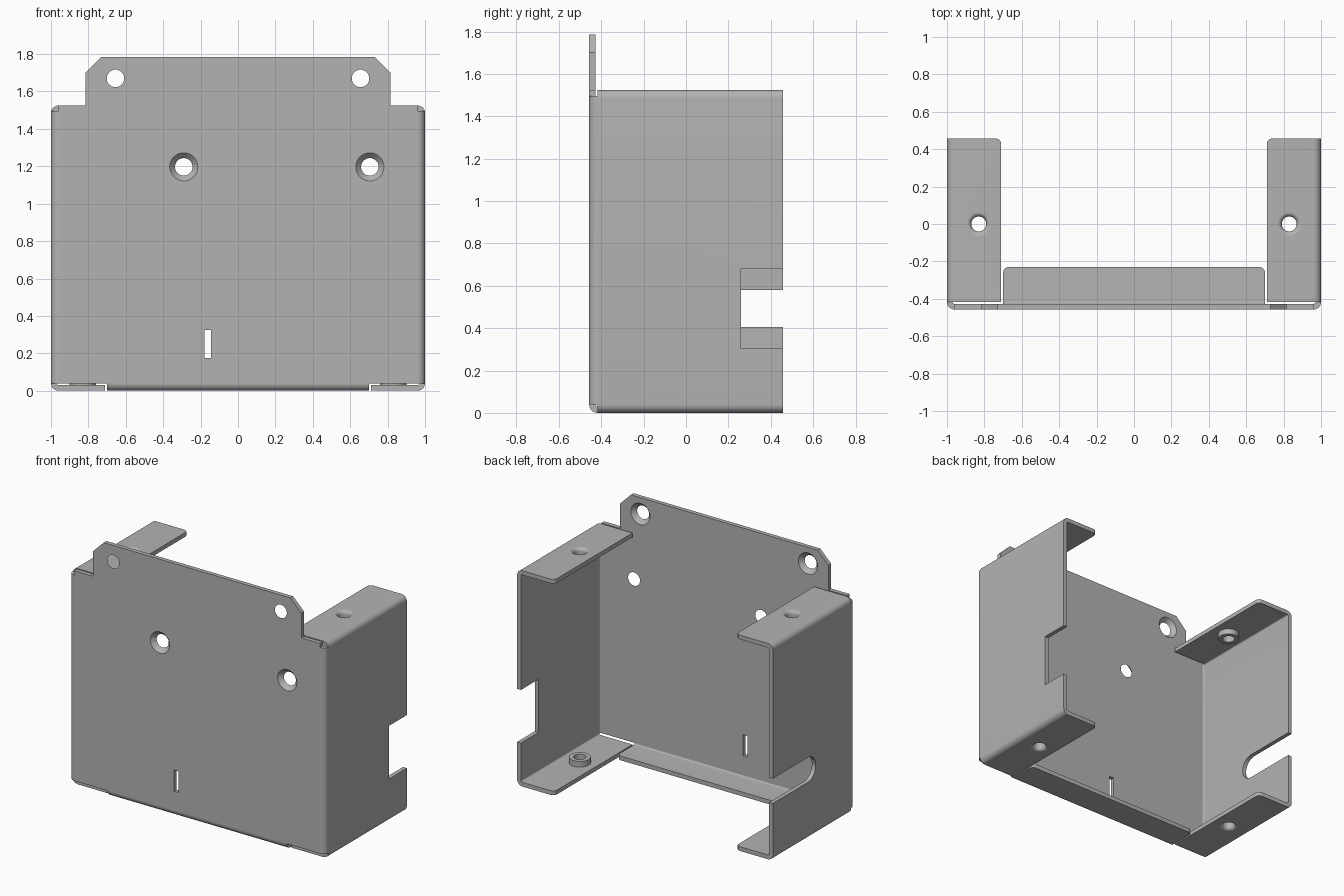
import bpy, bmesh, math
from mathutils import Vector, Matrix

cube = bpy.data.objects.get("Cube")
if cube:
    bpy.data.objects.remove(cube, do_unlink=True)

steel = bpy.data.materials.new("grey_steel")
steel.use_nodes = True
GREY = (0.45, 0.45, 0.45, 1)
steel.diffuse_color = GREY
steel.node_tree.nodes["Principled BSDF"].inputs["Base Color"].default_value = GREY

T = 0.03                      # sheet thickness
R = 0.04                      # outer bend radius
FRONT, BACK = -0.457, 0.457   # depth limits
TOP = 1.525                   # height of the side channels
LIP = 0.71                    # inner edge of the channel flanges


def finish(name, bm):
    bmesh.ops.recalc_face_normals(bm, faces=bm.faces)
    mesh = bpy.data.meshes.new(name)
    bm.to_mesh(mesh)
    bm.free()
    mesh.materials.append(steel)
    ob = bpy.data.objects.new(name, mesh)
    bpy.context.collection.objects.link(ob)
    return ob


def rounded(corners, steps=8):
    """Outline from (u, v, radius) corners, with arcs where radius > 0."""
    out = []
    for i, (u, v, r) in enumerate(corners):
        p = Vector((u, v))
        if r == 0:
            out.append(p)
            continue
        a = (Vector(corners[i - 1][:2]) - p).normalized()
        b = (Vector(corners[(i + 1) % len(corners)][:2]) - p).normalized()
        for k in range(steps + 1):
            t = k / steps * math.pi / 2
            out.append(p + a * r * (1 - math.sin(t)) + b * r * (1 - math.cos(t)))
    return out


def prism(name, corners, axis, lo, hi, round_edges=None, radius=0.03):
    """Extrude an outline along an axis; optionally round chosen edges."""
    place = {"x": lambda u, v, w: (w, u, v),
             "y": lambda u, v, w: (u, w, v),
             "z": lambda u, v, w: (u, v, w)}[axis]
    bm = bmesh.new()
    outline = rounded(corners)
    rings = [[bm.verts.new(place(p.x, p.y, w)) for p in outline] for w in (lo, hi)]
    bm.faces.new(rings[0])
    bm.faces.new(rings[1])
    n = len(outline)
    for i in range(n):
        j = (i + 1) % n
        bm.faces.new((rings[0][i], rings[0][j], rings[1][j], rings[1][i]))
    if round_edges:
        edges = [e for e in bm.edges if all(round_edges(v.co) for v in e.verts)
                 and abs(e.calc_length() - T) < 0.001]
        bmesh.ops.bevel(bm, geom=edges, offset=radius, segments=6,
                        profile=0.5, affect="EDGES")
    return finish(name, bm)


def drill(center, r1, r2, depth, axis):
    """Round cutter, r1 at the low end and r2 at the high end."""
    bm = bmesh.new()
    bmesh.ops.create_cone(bm, cap_ends=True, segments=40,
                          radius1=r1, radius2=r2, depth=depth)
    turn = Matrix.Rotation(-math.pi / 2, 4, "X") if axis == "y" else Matrix()
    bm.transform(Matrix.Translation(center) @ turn)
    return finish("cutter", bm)


def box(u0, u1, v0, v1):
    return [(u0, v0, 0), (u1, v0, 0), (u1, v1, 0), (u0, v1, 0)]


def cut(ob, cutters):
    bpy.context.view_layer.objects.active = ob
    for c in cutters:
        c.hide_render = True
        mod = ob.modifiers.new("cut", "BOOLEAN")
        mod.operation, mod.solver, mod.object = "DIFFERENCE", "EXACT", c
        bpy.ops.object.modifier_apply(modifier=mod.name)
        bpy.data.objects.remove(c, do_unlink=True)


def collar(name, x, z, up):
    """Drawn hole: rounded mouth outside, raised ring inside."""
    mouth = [(0.04 + 0.022 * (1 - math.cos(a)), 0.025 * (1 - math.sin(a)))
             for a in (k / 6 * math.pi / 2 for k in range(6, -1, -1))]
    profile = [(0.07, 0)] + mouth + [(0.04, 0.07), (0.07, 0.07)]
    bm = bmesh.new()
    vs = [bm.verts.new((x + r, 0, z + up * h)) for r, h in profile]
    es = [bm.edges.new((vs[i - 1], vs[i])) for i in range(len(vs))]
    bmesh.ops.spin(bm, geom=vs + es, cent=(x, 0, 0), axis=(0, 0, 1),
                   angle=2 * math.pi, steps=40, use_merge=True)
    bmesh.ops.remove_doubles(bm, verts=bm.verts, dist=0.0001)
    return finish(name, bm)


parts = []

# Front plate with stepped, chamfered upper tab
half = [(1 - R, R), (1 - R, TOP), (0.815, TOP), (0.815, 1.70), (0.73, 1.785)]
outline = [(x, z, 0) for x, z in half] + [(-x, z, 0) for x, z in reversed(half)]
plate = prism("front_plate", outline, "y", FRONT, FRONT + T)
mid = FRONT + T / 2
wide, narrow = 0.08, 0.042    # cone runs past both faces of the sheet
cutters = [drill((x, mid, 1.197), wide, narrow, 0.04, "y") for x in (-0.29, 0.705)]
cutters += [drill((x, mid, 1.67), narrow, wide, 0.04, "y") for x in (-0.655, 0.655)]
cutters.append(prism("cutter", box(-0.18, -0.145, 0.175, 0.325), "y", -0.6, -0.3))
cut(plate, cutters)
parts.append(plate)

# Short flange folded back along the bottom of the plate
inner = FRONT + T
parts.append(prism(
    "bottom_flange",
    [(FRONT, R, 0), (FRONT, 0, R), (-0.23, 0, 0), (-0.23, T, 0),
     (inner, T, R - T), (inner, R, 0)],
    "x", -0.7, 0.7, lambda co: co.y > -0.24))

for side, s in (("left", 1), ("right", -1)):
    # Vertical bend joining the plate to the side
    bend_y = FRONT + R
    parts.append(prism(
        side + "_bend",
        [(s * (1 - R), FRONT, 0), (s, FRONT, R), (s, bend_y, 0),
         (s * (1 - T), bend_y, 0), (s * (1 - T), inner, R - T),
         (s * (1 - R), inner, 0)],
        "z", R, TOP - T))

    # Side channel: wall with top and bottom flanges
    w = s * (1 - T)
    channel = prism(
        side + "_channel",
        [(s * LIP, 0, 0), (s, 0, R), (s, TOP, R), (s * LIP, TOP, 0),
         (s * LIP, TOP - T, 0), (w, TOP - T, R - T), (w, T, R - T), (s * LIP, T, 0)],
        "y", bend_y, BACK, lambda co: co.y > BACK - 0.01 and abs(co.x) < LIP + 0.01)

    # Cable opening in the back edge of the wall
    if s > 0:
        opening = box(0.26, 0.6, 0.305, 0.68)
    else:
        opening = [(-0.02, 0.405, 0.087), (0.6, 0.405, 0),
                   (0.6, 0.58, 0), (-0.02, 0.58, 0.087)]
    lo, hi = sorted((s * 0.9, s * 1.1))
    hx = s * 0.83
    cut(channel, [prism("cutter", opening, "x", lo, hi),
                  drill((hx, 0, 0), 0.069, 0.069, 0.2, "z"),
                  drill((hx, 0, TOP), 0.069, 0.069, 0.2, "z")])
    parts.append(channel)

    # Drawn screw collars in both flanges
    parts.append(collar(side + "_lower_collar", hx, 0, 1))
    parts.append(collar(side + "_upper_collar", hx, TOP, -1))

# Smooth the bends and holes, keep sheet edges sharp
bpy.ops.object.select_all(action="DESELECT")
for ob in parts:
    ob.select_set(True)
bpy.context.view_layer.objects.active = parts[0]
bpy.ops.object.shade_smooth_by_angle(angle=math.radians(30))
